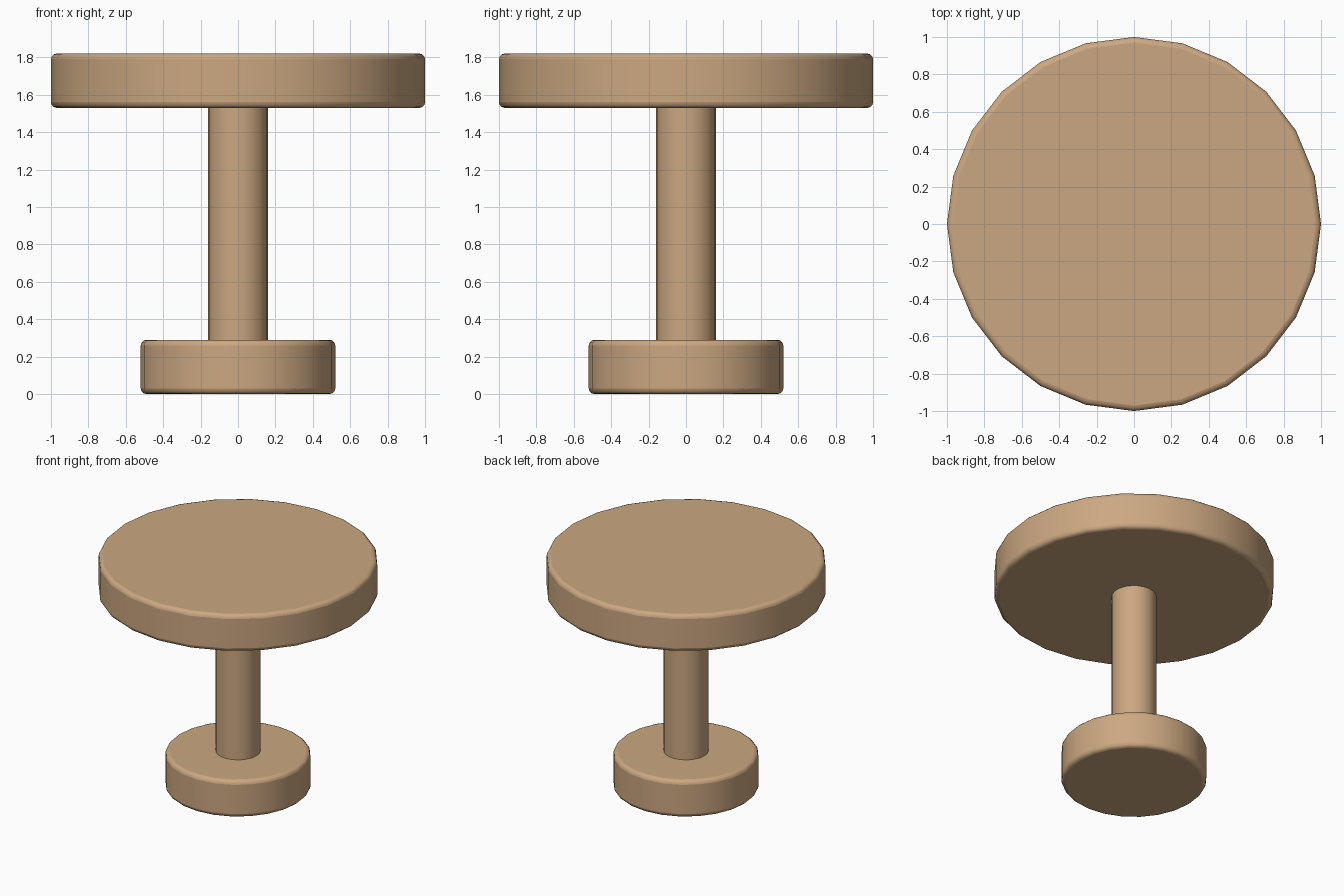
import bpy
import math

if "Cube" in bpy.data.objects:
    bpy.data.objects.remove(bpy.data.objects["Cube"])

wood = bpy.data.materials.new("wood")
wood.diffuse_color = (0.60, 0.39, 0.22, 1)
wood.use_nodes = True
wood.node_tree.nodes["Principled BSDF"].inputs["Base Color"].default_value = wood.diffuse_color


def disc(name, radius, z0, z1, bevel=0.0):
    """24-sided upright cylinder with optional softened rims."""
    bpy.ops.mesh.primitive_cylinder_add(
        vertices=24, radius=radius, depth=z1 - z0, location=(0, 0, (z0 + z1) / 2))
    obj = bpy.context.object
    obj.name = name
    obj.data.materials.append(wood)
    bpy.ops.object.shade_smooth_by_angle(angle=math.radians(50))
    if bevel:
        mod = obj.modifiers.new("rounded_rim", 'BEVEL')
        mod.width = bevel
        mod.segments = 3
        mod.limit_method = 'ANGLE'
        mod.angle_limit = math.radians(50)
        bpy.ops.object.modifier_apply(modifier=mod.name)
        bpy.ops.object.shade_smooth_by_angle(angle=math.radians(50))
    return obj


# Round foot
disc("base", 0.52, 0.0, 0.29, 0.03)
# Central column, slightly sunk into both discs
disc("column", 0.16, 0.27, 1.55)
# Round top
disc("table_top", 1.0, 1.53, 1.82, 0.03)
